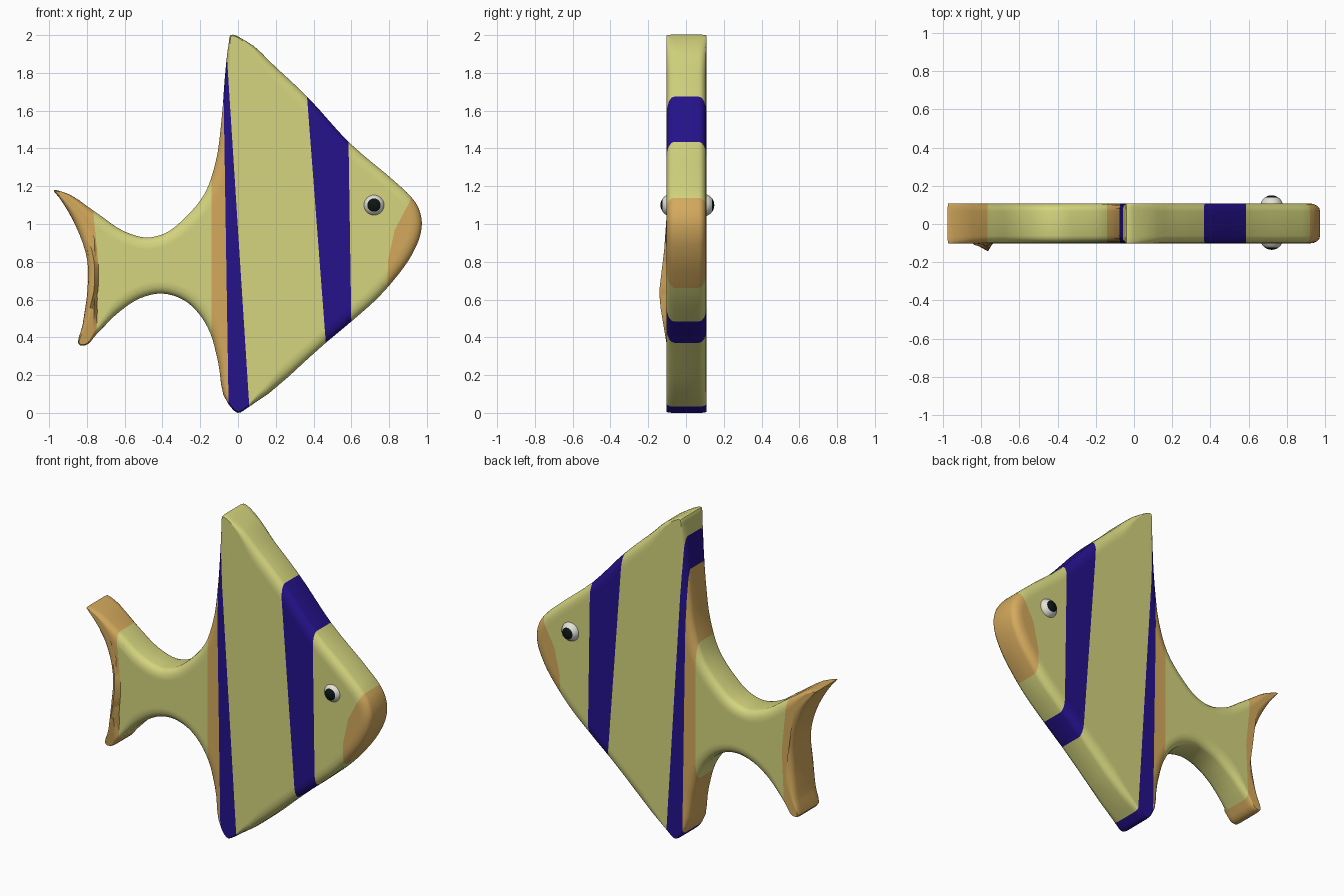
import bpy, bmesh, math
from mathutils import Vector, Matrix

if "Cube" in bpy.data.objects:
    bpy.data.objects.remove(bpy.data.objects["Cube"])


def material(name, rgb):
    m = bpy.data.materials.new(name)
    m.diffuse_color = (*rgb, 1)
    m.use_nodes = True
    m.node_tree.nodes["Principled BSDF"].inputs["Base Color"].default_value = m.diffuse_color
    return m


YELLOW = material("yellow", (0.66, 0.66, 0.21))
BLUE = material("blue", (0.018, 0.006, 0.26))
ORANGE = material("orange", (0.66, 0.40, 0.11))
WHITE = material("eye_white", (0.75, 0.75, 0.68))
BLACK = material("pupil_black", (0.004, 0.008, 0.006))

# side profile (x, z), clockwise from the top fin tip
OUTLINE = [
    (-0.04, 2.0), (0.04, 1.97), (0.2, 1.83), (0.37, 1.67), (0.59, 1.43), (0.853, 1.205),
    (0.906, 1.155), (0.948, 1.1), (0.973, 1.01), (0.967, 0.95), (0.922, 0.84),
    (0.827, 0.706), (0.747, 0.616), (0.6, 0.484), (0.467, 0.373), (0.055, 0.03),
    (0, 0.0), (-0.05, 0.045), (-0.108, 0.283), (-0.15, 0.43), (-0.203, 0.52),
    (-0.283, 0.595), (-0.404, 0.632), (-0.52, 0.606), (-0.626, 0.537), (-0.75, 0.415),
    (-0.81, 0.357), (-0.837, 0.357), (-0.822, 0.47), (-0.797, 0.65), (-0.797, 0.80),
    (-0.864, 1.0), (-0.943, 1.135), (-0.975, 1.18), (-0.943, 1.175), (-0.75, 1.06),
    (-0.6, 0.96), (-0.478, 0.928), (-0.388, 0.95), (-0.283, 1.03), (-0.177, 1.16),
    (-0.119, 1.325), (-0.087, 1.553), (-0.066, 1.817), (-0.05, 1.95)]
TIPS = [Vector(t) for t in ((-0.02, 2), (0, 0), (-0.975, 1.18), (-0.83, 0.36))]

# colour boundaries, each a line (x, z) to (x, z) running downwards
TAIL = [((-0.77, 1.10), (-0.735, 0.75)), ((-0.735, 0.75), (-0.75, 0.42))]
NOSE = [((0.91, 1.12), (0.83, 0.97)), ((0.83, 0.97), (0.795, 0.81)), ((0.795, 0.81), (0.79, 0.67))]
BACK_EDGE = ((-0.14, 2), (-0.14, 0))
REAR_L, REAR_R = ((-0.07, 1.3), (-0.05, 0.05)), ((-0.05, 1.75), (0.06, 0.03))
FRONT_L, FRONT_R = ((0.365, 1.68), (0.465, 0.37)), ((0.585, 1.44), (0.60, 0.47))


def right_of(c, line):
    (x0, z0), (x1, z1) = line
    return c.x > x0 + (c.z - z0) * (x1 - x0) / (z1 - z0)


def smooth_loop(pts, steps):
    pts = [Vector(p) for p in pts]
    out, n = [], len(pts)
    for i in range(n):
        a, b, c, d = (pts[(i + k) % n] for k in (-1, 0, 1, 2))
        # centripetal-style tangents keep uneven spacing from overshooting
        h, ha, hd = (c - b).length, (b - a).length, (d - c).length
        tb = ((b - a) / ha * h + (c - b) / h * ha) / (h + ha) * h
        tc = ((c - b) / h * hd + (d - c) / hd * h) / (h + hd) * h
        for s in range(steps):
            t = s / steps
            out.append(b * (2*t**3 - 3*t*t + 1) + tb * (t**3 - 2*t*t + t)
                       + c * (3*t*t - 2*t**3) + tc * (t**3 - t*t))
    return out


def finish(bm, name, mats, angle):
    me = bpy.data.meshes.new(name)
    for m in mats:
        me.materials.append(m)
    bmesh.ops.recalc_face_normals(bm, faces=bm.faces)
    bm.to_mesh(me)
    bm.free()
    ob = bpy.data.objects.new(name, me)
    bpy.context.collection.objects.link(ob)
    bpy.ops.object.select_all(action='DESELECT')
    ob.select_set(True)
    bpy.context.view_layer.objects.active = ob
    bpy.ops.object.shade_smooth_by_angle(angle=math.radians(angle))
    return ob


# body slab with rounded rims, built from inset rings
loop = smooth_loop(OUTLINE, 4)
count = len(loop)
normals = []
for i in range(count):
    t = (loop[(i + 1) % count] - loop[i - 1]).normalized()
    normals.append(Vector((-t.y, t.x)))
widths = [0.006 + 0.05 * min(1, max(0, min((p - t).length for t in TIPS) - 0.04) / 0.25) for p in loop]
arc = [math.radians(a) for a in (0, 22.5, 45, 67.5, 90)]
half = [(1 - math.cos(a), 0.065 + 0.04 * math.sin(a)) for a in arc] + [(1.2, 0.105)]
profile = [(f, -y) for f, y in reversed(half)] + half

bm = bmesh.new()
rings = []
for f, y in profile:
    ring = []
    for p, n, w in zip(loop, normals, widths):
        q = p - n * w * f
        ring.append(bm.verts.new((q.x, y + 0.003, q.y)))
    rings.append(ring)
for r0, r1 in zip(rings, rings[1:]):
    for i in range(count):
        j = (i + 1) % count
        bm.faces.new((r0[i], r0[j], r1[j], r1[i]))
caps = [bm.faces.new(rings[0]), bm.faces.new(rings[-1])]
bmesh.ops.triangulate(bm, faces=caps)

# cut the colour boundaries
for (x0, z0), (x1, z1) in TAIL + NOSE + [BACK_EDGE, REAR_L, REAR_R, FRONT_L, FRONT_R]:
    bmesh.ops.bisect_plane(bm, geom=bm.verts[:] + bm.edges[:] + bm.faces[:], dist=1e-5,
                           plane_co=(x0, 0, z0), plane_no=Vector((z0 - z1, 0, x1 - x0)).normalized())
for face in bm.faces:
    c = face.calc_center_median()
    if not any(right_of(c, l) for l in TAIL) or all(right_of(c, l) for l in NOSE):
        face.material_index = 2
    elif right_of(c, BACK_EDGE) and not right_of(c, REAR_L):
        face.material_index = 2
    elif right_of(c, REAR_L) and not right_of(c, REAR_R):
        face.material_index = 1
    elif right_of(c, FRONT_L) and not right_of(c, FRONT_R):
        face.material_index = 1

# slight flare of the tail edge towards the front
for v in bm.verts:
    if v.co.x < -0.755 and v.co.y < 0 and 0.36 < v.co.z < 1.0:
        z = v.co.z
        k = (z - 0.36) / 0.27 if z < 0.63 else (1.0 - z) / 0.37
        v.co.y -= 0.045 * k * min(1, -v.co.y / 0.1)
finish(bm, "fish_body", [YELLOW, BLUE, ORANGE], 40)

# eyes with a dark pupil cap facing outwards
for name, y in (("eye_front", -0.075), ("eye_back", 0.09)):
    bm = bmesh.new()
    bmesh.ops.create_uvsphere(bm, u_segments=32, v_segments=15, radius=0.06,
                              matrix=Matrix.Rotation(math.pi / 2, 4, 'X'))
    for face in bm.faces:
        out = face.calc_center_median().y * (1 if y > 0 else -1)
        face.material_index = int(out > 0.06 * math.cos(math.radians(36)))
    bmesh.ops.translate(bm, verts=bm.verts, vec=(0.72, y, 1.1))
    finish(bm, name, [WHITE, BLACK], 60)
